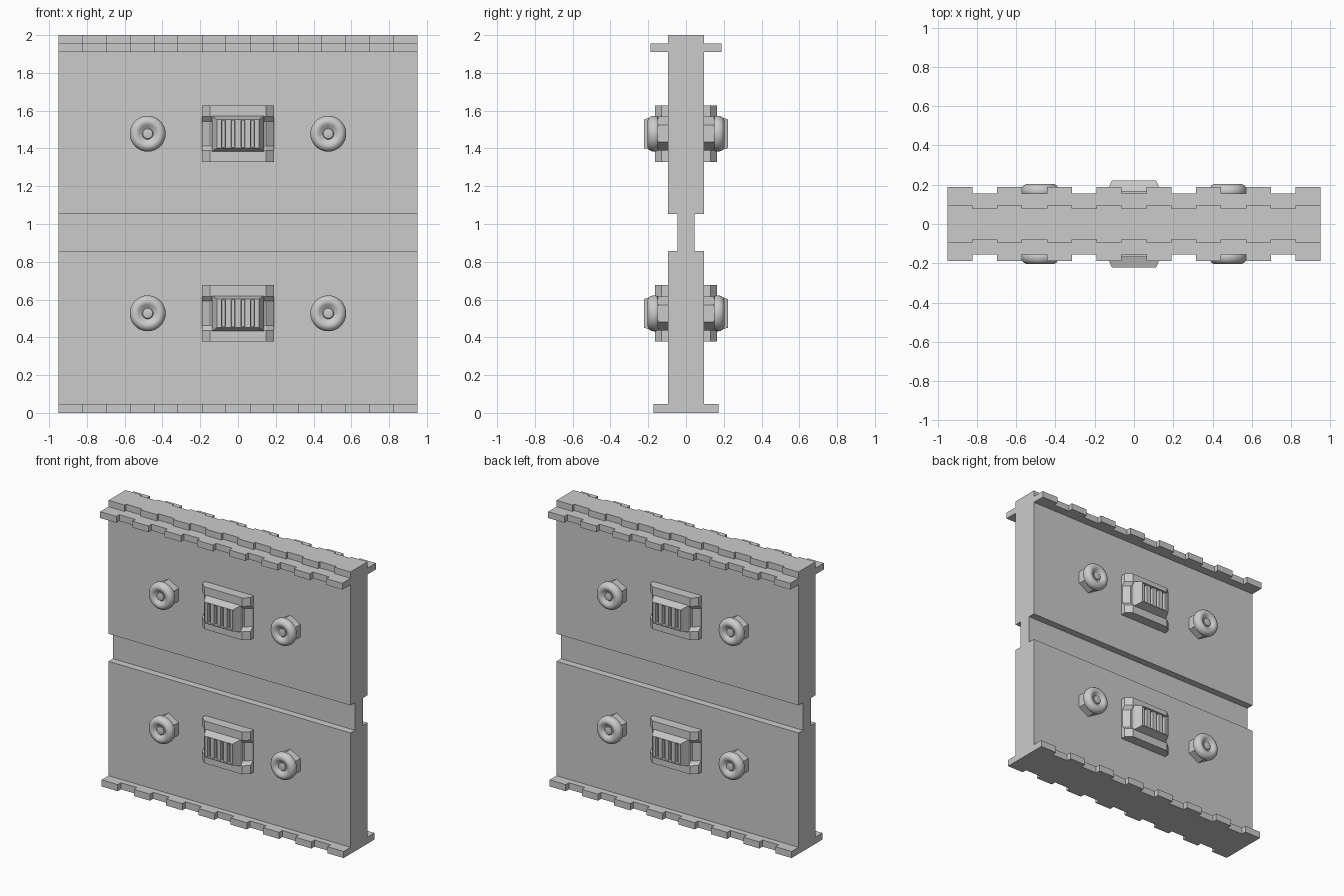
import bpy, bmesh, math
from mathutils import Vector

if "Cube" in bpy.data.objects:
    bpy.data.objects.remove(bpy.data.objects["Cube"])

ROWS = (0.527, 1.478)      # heights of the two fitting rows
HALF = 0.95                # half length of the wall


def finish(name, bm, mirror=False, smooth=False):
    bmesh.ops.recalc_face_normals(bm, faces=bm.faces)
    me = bpy.data.meshes.new(name)
    bm.to_mesh(me)
    bm.free()
    ob = bpy.data.objects.new(name, me)
    bpy.context.collection.objects.link(ob)
    if mirror:             # repeat on the back of the wall
        m = ob.modifiers.new("both_sides", 'MIRROR')
        m.use_axis = (False, True, False)
        m.use_mirror_merge = False
    if smooth:
        bpy.ops.object.select_all(action='DESELECT')
        ob.select_set(True)
        bpy.context.view_layer.objects.active = ob
        bpy.ops.object.shade_smooth_by_angle(angle=math.radians(35))
    return ob


def loft(bm, sections, caps=True):
    """Skin a list of equal-length closed point loops."""
    rings = [[bm.verts.new(p) for p in s] for s in sections]
    n = len(rings[0])
    for a, b in zip(rings, rings[1:]):
        for i in range(n):
            j = (i + 1) % n
            bm.faces.new((a[i], a[j], b[j], b[i]))
    if caps:
        bm.faces.new(rings[0])
        bm.faces.new(rings[-1])


def rect(hx, hz, y, cx=0, cz=0):
    return [(cx + sx * hx, -y, cz + sz * hz)
            for sx, sz in ((-1, -1), (1, -1), (1, 1), (-1, 1))]


def notched_strip(name, outer, inner, z0, z1):
    """Horizontal slab whose long edges alternate between teeth and notches."""
    step = 2 * HALF / 15
    edge = []
    for i in range(15):
        d = inner if i % 2 else outer
        edge += [(-HALF + i * step, -d), (-HALF + (i + 1) * step, -d)]
    plan = edge + [(x, -y) for x, y in reversed(edge)]
    bm = bmesh.new()
    loft(bm, [[(x, y, z) for x, y in plan] for z in (z0, z1)])
    finish(name, bm)


# Wall body with the recessed middle channel
side = [(0.095, 0.02), (0.095, 0.858), (0.045, 0.858), (0.045, 1.053),
        (0.095, 1.053), (0.095, 1.93)]
outline = side + [(-y, z) for y, z in reversed(side)]
bm = bmesh.new()
loft(bm, [[(x, y, z) for y, z in outline] for x in (-HALF, HALF)])
finish("wall_body", bm)

# Toothed edges
notched_strip("bottom_flange", 0.172, 0.137, 0, 0.047)
notched_strip("top_flange", 0.188, 0.155, 1.91, 1.955)
notched_strip("top_cap", 0.095, 0.078, 1.94, 2.0)

for row, cz in zip(("lower", "upper"), ROWS):
    # Bracket plate with chamfered sides dipping in the middle
    bm = bmesh.new()
    secs = []
    for z, dip in ((-.15, 0), (-.09, 0), (-.065, .025),
                   (.065, .025), (.09, 0), (.15, 0)):
        half = [(.19, .085), (.19, .13 - dip), (.148, .165 - dip)]
        prof = half + [(-x, y) for x, y in reversed(half)]
        secs.append([(x, -y, cz + z) for x, y in prof])
    loft(bm, secs)
    finish(row + "_bracket", bm, True)

    # Tapered grille housing with an open tray
    bm = bmesh.new()
    loft(bm, [rect(.137, .093, .13, cz=cz), rect(.137, .093, .168, cz=cz),
              rect(.112, .076, .222, cz=cz), rect(.108, .07, .222, cz=cz),
              rect(.108, .07, .192, cz=cz)])
    finish(row + "_grille_housing", bm, True)

    # Grille slats
    bm = bmesh.new()
    for i in range(-2, 3):
        cx = i * 0.051
        loft(bm, [rect(.018, .0695, .19, cx, cz), rect(.015, .0695, .215, cx, cz)])
    finish(row + "_grille_slats", bm, True)

    for tag, cx in (("left", -0.478), ("right", 0.478)):
        # Hexagonal nut
        bm = bmesh.new()
        loft(bm, [[(cx + .09 * math.cos(k * math.pi / 3 + math.pi / 6), -y,
                    cz + .09 * math.sin(k * math.pi / 3 + math.pi / 6))
                   for k in range(6)] for y in (.085, .148)])
        finish(f"{row}_{tag}_nut", bm, True)

        # Rounded bolt head with a dimple and centre button
        prof = [(.08, .14), (.08, .15), (.091, .152), (.095, .16), (.095, .172),
                (.092, .185), (.084, .196), (.072, .203), (.06, .204),
                (.046, .198), (.036, .188), (.03, .186), (.026, .191), (.014, .194)]
        bm = bmesh.new()
        loft(bm, [[(cx + r * math.cos(k * math.tau / 32), -y,
                    cz + r * math.sin(k * math.tau / 32))
                   for k in range(32)] for r, y in prof])
        finish(f"{row}_{tag}_bolt_head", bm, True, True)
